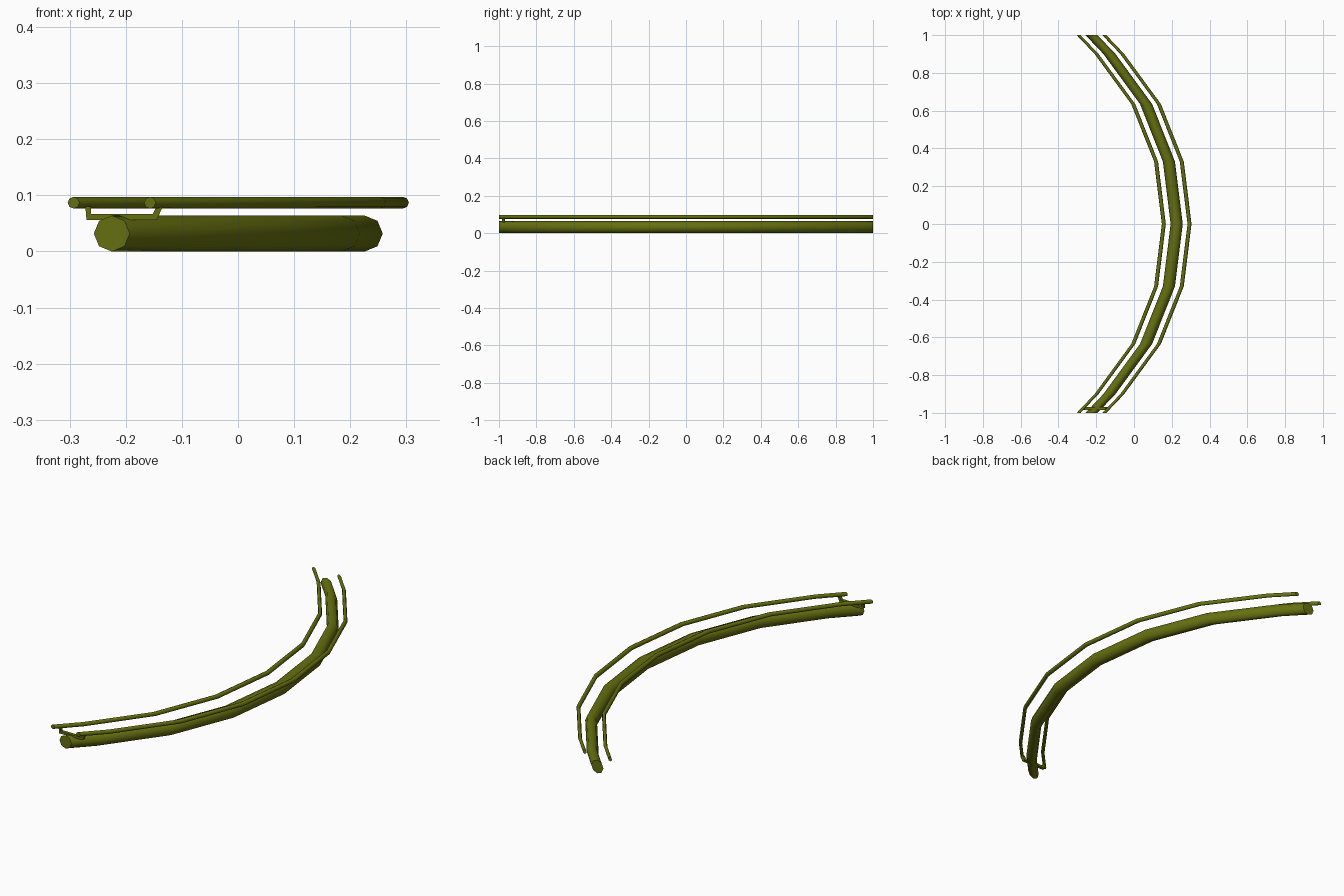
import bpy
import bmesh
import math

cube = bpy.data.objects.get("Cube")
if cube:
    bpy.data.objects.remove(cube, do_unlink=True)

olive = bpy.data.materials.new("olive_paint")
olive.use_nodes = True
colour = (0.13, 0.16, 0.005, 1)
olive.diffuse_color = colour
olive.node_tree.nodes["Principled BSDF"].inputs["Base Color"].default_value = colour

# Bend shared by the pipe and both rails: (y, x) from the middle to one end
HALF = [(0, 0.226), (0.33, 0.185), (0.635, 0.064), (0.9, -0.13), (1, -0.225)]
PATH = [(-y, x) for y, x in reversed(HALF[1:])] + HALF


def finish(name, bm, smooth):
    bmesh.ops.recalc_face_normals(bm, faces=bm.faces)
    for f in bm.faces:
        f.smooth = smooth and len(f.verts) == 4
    mesh = bpy.data.meshes.new(name)
    bm.to_mesh(mesh)
    bm.free()
    mesh.materials.append(olive)
    obj = bpy.data.objects.new(name, mesh)
    bpy.context.collection.objects.link(obj)
    return obj


def loft(name, rings, smooth):
    """Skin a list of matching rings and cap both ends."""
    bm = bmesh.new()
    rows = [[bm.verts.new(p) for p in ring] for ring in rings]
    n = len(rows[0])
    for a, b in zip(rows, rows[1:]):
        for i in range(n):
            j = (i + 1) % n
            bm.faces.new((a[i], a[j], b[j], b[i]))
    bm.faces.new(rows[0])
    bm.faces.new(rows[-1])
    return finish(name, bm, smooth)


def tube(name, offset, z, radius, sides=8):
    """Sweep an upright octagon along the bend."""
    angles = [math.tau * i / sides for i in range(sides)]
    rings = [[(x + offset + radius * math.cos(a), y, z + radius * math.sin(a))
              for a in angles] for y, x in PATH]
    return loft(name, rings, True)


# Main pipe and the two running rails
tube("main_pipe", 0, 0.032, 0.032)
tube("inner_rail", -0.068, 0.087, 0.0105)
tube("outer_rail", 0.068, 0.087, 0.0105)

# Cross tie holding the rails above the pipe at the front end
profile = [(-0.27, 0.056), (-0.145, 0.056), (-0.134, 0.08), (-0.145, 0.08),
           (-0.152, 0.067), (-0.262, 0.067), (-0.262, 0.08), (-0.272, 0.08)]
loft("cross_tie", [[(x, y, z) for x, z in profile] for y in (-0.985, -0.969)], False)
